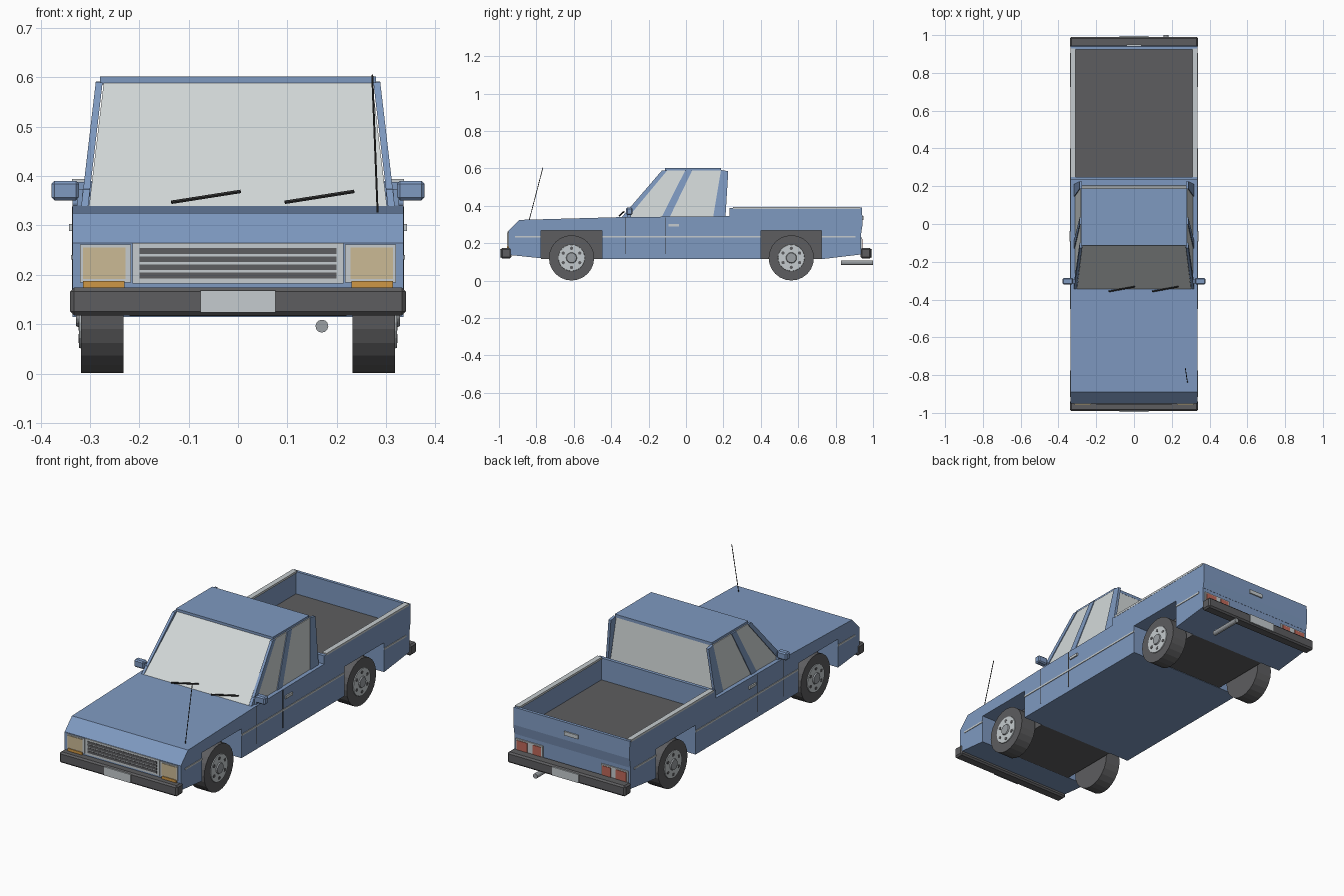
import bpy, bmesh
from math import sin, cos, pi
from mathutils import Vector

if "Cube" in bpy.data.objects:
    bpy.data.objects.remove(bpy.data.objects["Cube"])


def material(name, r, g, b):
    m = bpy.data.materials.new(name)
    m.use_nodes = True
    m.diffuse_color = (r, g, b, 1)
    m.node_tree.nodes["Principled BSDF"].inputs["Base Color"].default_value = (r, g, b, 1)
    return m


BLUE = material("blue paint", 0.21, 0.32, 0.53)
DARK = material("dark rubber", 0.11, 0.11, 0.115)
BLACK = material("black trim", 0.03, 0.03, 0.03)
LIGHT = material("light metal", 0.56, 0.6, 0.62)
STEEL = material("steel", 0.33, 0.35, 0.37)
GLASS = material("pale glass", 0.65, 0.69, 0.69)
CREAM = material("headlamp cream", 0.6, 0.49, 0.3)
ORANGE = material("indicator orange", 0.62, 0.31, 0.06)
RED = material("tail lamp red", 0.52, 0.14, 0.1)


def loft(name, loop_a, loop_b, mat, mirror=False, bevel=0):
    """Solid between two matching loops of points."""
    bm = bmesh.new()
    a = [bm.verts.new(p) for p in loop_a]
    b = [bm.verts.new(p) for p in loop_b]
    bm.faces.new(a)
    bm.faces.new(b[::-1])
    for i in range(len(a)):
        j = (i + 1) % len(a)
        bm.faces.new((a[j], a[i], b[i], b[j]))
    bmesh.ops.recalc_face_normals(bm, faces=bm.faces)
    mesh = bpy.data.meshes.new(name)
    bm.to_mesh(mesh)
    bm.free()
    ob = bpy.data.objects.new(name, mesh)
    bpy.context.collection.objects.link(ob)
    mesh.materials.append(mat)
    if bevel:
        mod = ob.modifiers.new("bevel", "BEVEL")
        mod.width = bevel
        mod.segments = 1
    if mirror:
        ob.modifiers.new("mirror", "MIRROR")
    return ob


def box(name, xs, ys, zs, mat, **kw):
    (x0, x1), (y0, y1), (z0, z1) = xs, ys, zs
    base = [(x0, y0), (x1, y0), (x1, y1), (x0, y1)]
    return loft(name, [(x, y, z0) for x, y in base], [(x, y, z1) for x, y in base], mat, **kw)


def disc(name, x0, x1, y, z, r, mat, sides=24, r_out=None):
    """Cylinder lying along x, on both sides of the model."""
    def ring(x, rad):
        return [(x, y + rad * cos(2 * pi * i / sides), z + rad * sin(2 * pi * i / sides))
                for i in range(sides)]
    return loft(name, ring(x0, r), ring(x1, r_out or r), mat, mirror=True)


def rod(name, p, q, r, mat, sides=8):
    p, q = Vector(p), Vector(q)
    turn = (q - p).to_track_quat("Z", "Y")
    ring = [turn @ Vector((r * cos(2 * pi * i / sides), r * sin(2 * pi * i / sides), 0))
            for i in range(sides)]
    return loft(name, [p + v for v in ring], [q + v for v in ring], mat)


W = 0.335       # half width of the body
WHEELS = {"front": -0.612, "rear": 0.563}

# Lower body: one side profile with both wheel arches, bed floor dark
profile = [(-0.95, 0.265), (-0.89, 0.325), (-0.34, 0.34), (0.235, 0.345), (0.235, 0.274),
           (0.935, 0.274), (0.935, 0.14), (0.725, 0.115), (0.725, 0.268), (0.40, 0.268),
           (0.40, 0.115), (-0.45, 0.115), (-0.45, 0.268), (-0.775, 0.268), (-0.775, 0.12),
           (-0.95, 0.138)]
body = loft("lower_body", [(-W, y, z) for y, z in profile], [(W, y, z) for y, z in profile], BLUE)
body.data.materials.append(DARK)
for f in body.data.polygons:
    if f.normal.z > 0.9 and f.center.y > 0.3:
        f.material_index = 1

# Load bed walls, rails and tailgate
box("bed_side", (0.313, W), (0.235, 0.935), (0.27, 0.385), BLUE, mirror=True)
box("bed_rail", (0.309, W + 0.001), (0.25, 0.93), (0.383, 0.394), LIGHT, mirror=True)
box("bed_front_wall", (-W, W), (0.232, 0.25), (0.27, 0.388), BLUE)
gate = [(0.925, 0.39), (0.941, 0.39), (0.944, 0.30), (0.936, 0.25), (0.925, 0.25)]
loft("tailgate", [(-W, y, z) for y, z in gate], [(W, y, z) for y, z in gate], BLUE)
box("tailgate_handle", (-0.04, 0.04), (0.938, 0.949), (0.325, 0.345), LIGHT)

# Wheels and the dark wells behind them
for end, y in WHEELS.items():
    box(end + "_wheel_well", (-0.22, 0.22), (y - 0.163, y + 0.163), (0.117, 0.269), DARK)
    z = 0.122
    disc(end + "_tyre", 0.232, 0.318, y, z, 0.121, DARK)
    disc(end + "_rim", 0.31, 0.322, y, z, 0.073, LIGHT, r_out=0.07)
    disc(end + "_hub", 0.32, 0.328, y, z, 0.03, STEEL, 16, 0.026)
    for i in range(6):
        a = pi / 3 * i + pi / 6
        disc(end + "_rim_hole", 0.32, 0.3235, y + 0.051 * cos(a), z + 0.051 * sin(a),
             0.009, DARK, 8)


# Cab sides: slabs lying in a plane that leans inward
def side_slab(name, outline, mat, inset=0.0, thick=0.014):
    def at(y, z, depth):
        return (0.317 - (z - 0.345) * 0.117 - depth, y, z)
    loft(name, [at(y, z, inset) for y, z in outline],
         [at(y, z, inset + thick) for y, z in outline], mat, mirror=True)


side_slab("front_pillar", [(-0.345, 0.338), (-0.31, 0.338), (-0.1, 0.59), (-0.128, 0.59)], BLUE)
side_slab("door_pillar", [(-0.13, 0.34), (-0.087, 0.34), (0.034, 0.592), (-0.003, 0.592)], BLUE)
side_slab("rear_pillar", [(0.145, 0.34), (0.211, 0.34), (0.226, 0.585), (0.187, 0.592)], BLUE)
side_slab("front_side_window", [(-0.312, 0.338), (-0.12, 0.338), (0.002, 0.59), (-0.102, 0.59)],
          GLASS, 0.004, 0.005)
side_slab("door_window", [(-0.092, 0.338), (0.15, 0.338), (0.192, 0.59), (0.028, 0.59)],
          GLASS, 0.004, 0.005)


# Windscreen, rear window and roof
def pane(name, low, high, y0, y1, z0, z1, t):
    loop = [(-low, y0, z0), (low, y0, z0), (high, y1, z1), (-high, y1, z1)]
    loft(name, loop, [(x, y + t, z) for x, y, z in loop], GLASS)


pane("windscreen", 0.302, 0.272, -0.345, -0.112, 0.338, 0.59, 0.006)
pane("rear_window", 0.298, 0.272, 0.203, 0.186, 0.342, 0.59, -0.006)
box("roof", (-0.28, 0.28), (-0.113, 0.187), (0.586, 0.602), BLUE)

# Wing mirrors
box("mirror_head", (0.322, 0.378), (-0.32, -0.286), (0.351, 0.39), BLUE, mirror=True, bevel=0.006)
box("mirror_bracket", (0.3, 0.326), (-0.315, -0.295), (0.34, 0.374), BLUE, mirror=True)

# Side trim, door gaps and handles
for y0, y1 in ((-0.915, -0.775), (-0.45, 0.40), (0.725, 0.905)):
    box("side_trim", (W - 0.002, W + 0.003), (y0, y1), (0.231, 0.24), LIGHT, mirror=True)
for y, top in ((-0.325, 0.338), (-0.108, 0.338)):
    box("door_gap", (W - 0.002, W + 0.001), (y - 0.002, y + 0.002), (0.142, top), BLACK, mirror=True)
box("door_handle", (W - 0.002, W + 0.007), (-0.093, -0.037), (0.289, 0.303), LIGHT, mirror=True)

# Bumpers and number plates
for end, s in (("front", -1), ("rear", 1)):
    ys = sorted((s * 0.934, s * 0.99))
    box(end + "_bumper", (-0.34, 0.34), ys, (0.118, 0.174), DARK, bevel=0.008)
    ys = sorted((s * 0.988, s * 0.995))
    box(end + "_plate", (-0.076, 0.076), ys, (0.124, 0.168), LIGHT)

# Grille and front lamps, as thin layered plates
box("grille_frame", (-0.214, 0.214), (-0.954, -0.945), (0.182, 0.264), LIGHT)
for i in range(4):
    z = 0.193 + i * 0.0163
    box("grille_slot", (-0.2, 0.2), (-0.956, -0.95), (z, z + 0.012), DARK)
box("headlamp_frame", (0.217, 0.32), (-0.954, -0.945), (0.184, 0.261), LIGHT, mirror=True)
box("headlamp", (0.228, 0.314), (-0.957, -0.95), (0.192, 0.255), CREAM, mirror=True)
box("indicator", (0.23, 0.314), (-0.958, -0.945), (0.174, 0.188), ORANGE, mirror=True)

# Tail lamps
box("tail_lamp_frame", (0.168, 0.324), (0.93, 0.941), (0.15, 0.23), LIGHT, mirror=True)
for x0, x1 in ((0.177, 0.225), (0.255, 0.316)):
    box("tail_lamp", (x0, x1), (0.935, 0.944), (0.157, 0.223), RED, mirror=True)

# Wipers, aerial and exhaust
for x in (-0.135, 0.095):
    rod("wiper", (x, -0.357, 0.347), (x + 0.14, -0.332, 0.369), 0.004, BLACK, 6)
rod("aerial", (0.283, -0.838, 0.325), (0.272, -0.765, 0.605), 0.002, BLACK, 6)
rod("exhaust", (0.17, 0.83, 0.096), (0.17, 1.0, 0.096), 0.013, STEEL, 12)
